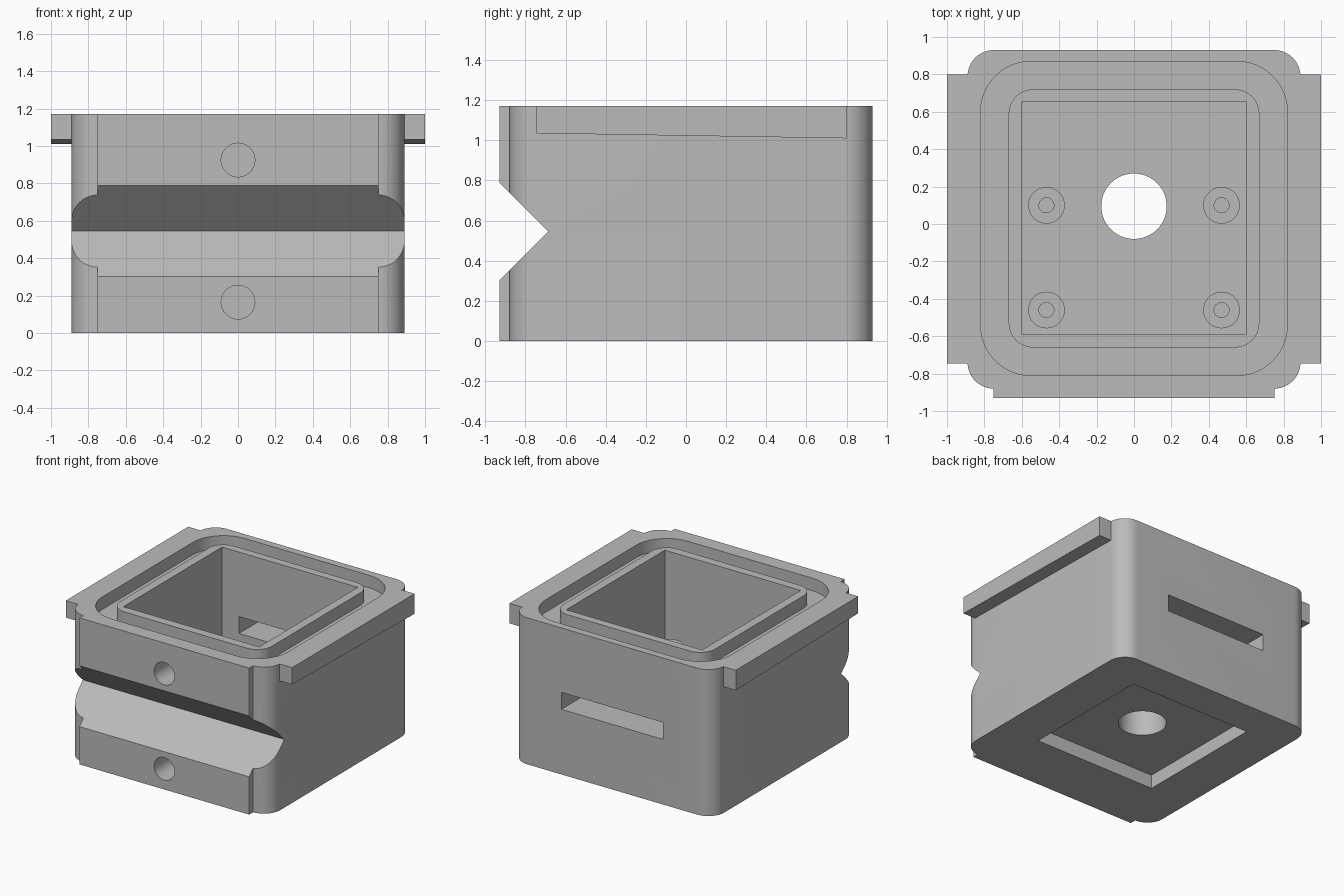
import bpy, bmesh, math

if "Cube" in bpy.data.objects:
    bpy.data.objects.remove(bpy.data.objects["Cube"])

HEIGHT = 1.17
FLOOR = 0.37
CENTRE_Y = 0.095

grey = bpy.data.materials.new("plain_grey")
grey.diffuse_color = (0.5, 0.5, 0.5, 1)
grey.use_nodes = True
grey.node_tree.nodes["Principled BSDF"].inputs["Base Color"].default_value = grey.diffuse_color


def prism(name, points, low, high, axis="z"):
    """Extrude a 2D outline along one axis."""
    place = {"x": lambda a, b, t: (t, a, b),
             "y": lambda a, b, t: (a, t, b),
             "z": lambda a, b, t: (a, b, t)}[axis]
    bm = bmesh.new()
    lower = [bm.verts.new(place(a, b, low)) for a, b in points]
    upper = [bm.verts.new(place(a, b, high)) for a, b in points]
    bm.faces.new(lower)
    bm.faces.new(upper)
    for i in range(len(points)):
        j = (i + 1) % len(points)
        bm.faces.new((lower[i], lower[j], upper[j], upper[i]))
    bmesh.ops.recalc_face_normals(bm, faces=bm.faces)
    mesh = bpy.data.meshes.new(name)
    bm.to_mesh(mesh)
    bm.free()
    mesh.materials.append(grey)
    obj = bpy.data.objects.new(name, mesh)
    bpy.context.collection.objects.link(obj)
    return obj


def arc(cx, cy, r, start, end, steps=12):
    return [(cx + r * math.cos(math.radians(start + (end - start) * i / steps)),
             cy + r * math.sin(math.radians(start + (end - start) * i / steps)))
            for i in range(steps + 1)]


def circle(cx, cy, r, steps=48):
    return arc(cx, cy, r, 0, 360, steps)[:-1]


def rect(x0, x1, y0, y1):
    return [(x0, y0), (x1, y0), (x1, y1), (x0, y1)]


def rounded(x, y0, y1, r):
    return (arc(x - r, y0 + r, r, -90, 0) + arc(x - r, y1 - r, r, 0, 90)
            + arc(r - x, y1 - r, r, 90, 180) + arc(r - x, y0 + r, r, 180, 270))


def cut(obj, cutter):
    """Subtract the cutter, then remove it."""
    mod = obj.modifiers.new("cut", "BOOLEAN")
    mod.operation = "DIFFERENCE"
    mod.solver = "EXACT"
    mod.object = cutter
    bpy.context.view_layer.objects.active = obj
    bpy.ops.object.modifier_apply(modifier=mod.name)
    bpy.data.objects.remove(cutter, do_unlink=True)


def smooth(obj):
    bpy.ops.object.select_all(action="DESELECT")
    obj.select_set(True)
    bpy.context.view_layer.objects.active = obj
    bpy.ops.object.shade_smooth_by_angle(angle=math.radians(30))


# Housing body: rounded box with a raised front pad
outline = [(-0.75, -0.93), (0.75, -0.93)] + rounded(0.89, -0.88, 0.93, 0.14)
body = prism("housing_body", outline, 0, HEIGHT)

# Main cavity, central through hole and recess underneath
cut(body, prism("cavity_cutter", rect(-0.6, 0.6, -0.59, 0.655), FLOOR, 1.4))
cut(body, prism("hole_cutter", circle(0, CENTRE_Y, 0.175), -0.2, 0.6))
cut(body, prism("recess_cutter", rect(-0.54, 0.54, CENTRE_Y - 0.54, CENTRE_Y + 0.54), -0.2, 0.11))

# Seal groove around the cavity
groove = prism("groove_cutter", rounded(0.82, -0.81, 0.87, 0.27), HEIGHT - 0.1, 1.4)
cut(groove, prism("groove_core", rounded(0.67, -0.66, 0.72, 0.13), 0.9, 1.6))
cut(body, groove)

# V notch across the front
cut(body, prism("notch_cutter", [(-0.687, 0.545), (-1.087, 0.945), (-1.087, 0.145)], -1.2, 1.2, "x"))

# Slot through the back wall
cut(body, prism("slot_cutter", rect(-0.45, 0.45, 0.52, 0.655), 0.5, 1.2, "y"))

# Blind pin holes above and below the notch
for z in (0.165, 0.925):
    cut(body, prism("pin_cutter", circle(0, z, 0.09), -1.2, -0.68, "y"))
smooth(body)

# Side rails with a gently sloping underside
rail_profile = [(-0.745, 1.035), (0.8, 1.01), (0.8, HEIGHT), (-0.745, HEIGHT)]
for side, name in ((1, "right_rail"), (-1, "left_rail")):
    prism(name, rail_profile, min(side * 0.89, side), max(side * 0.89, side), "x")

# Screw bosses on the cavity floor
for x in (-0.468, 0.468):
    for y in (-0.46, 0.1):
        boss = prism("screw_boss", circle(x, y, 0.098, 32), FLOOR, 0.5)
        cut(boss, prism("screw_cutter", circle(x, y, 0.04, 24), FLOOR + 0.01, 0.7))
        smooth(boss)
